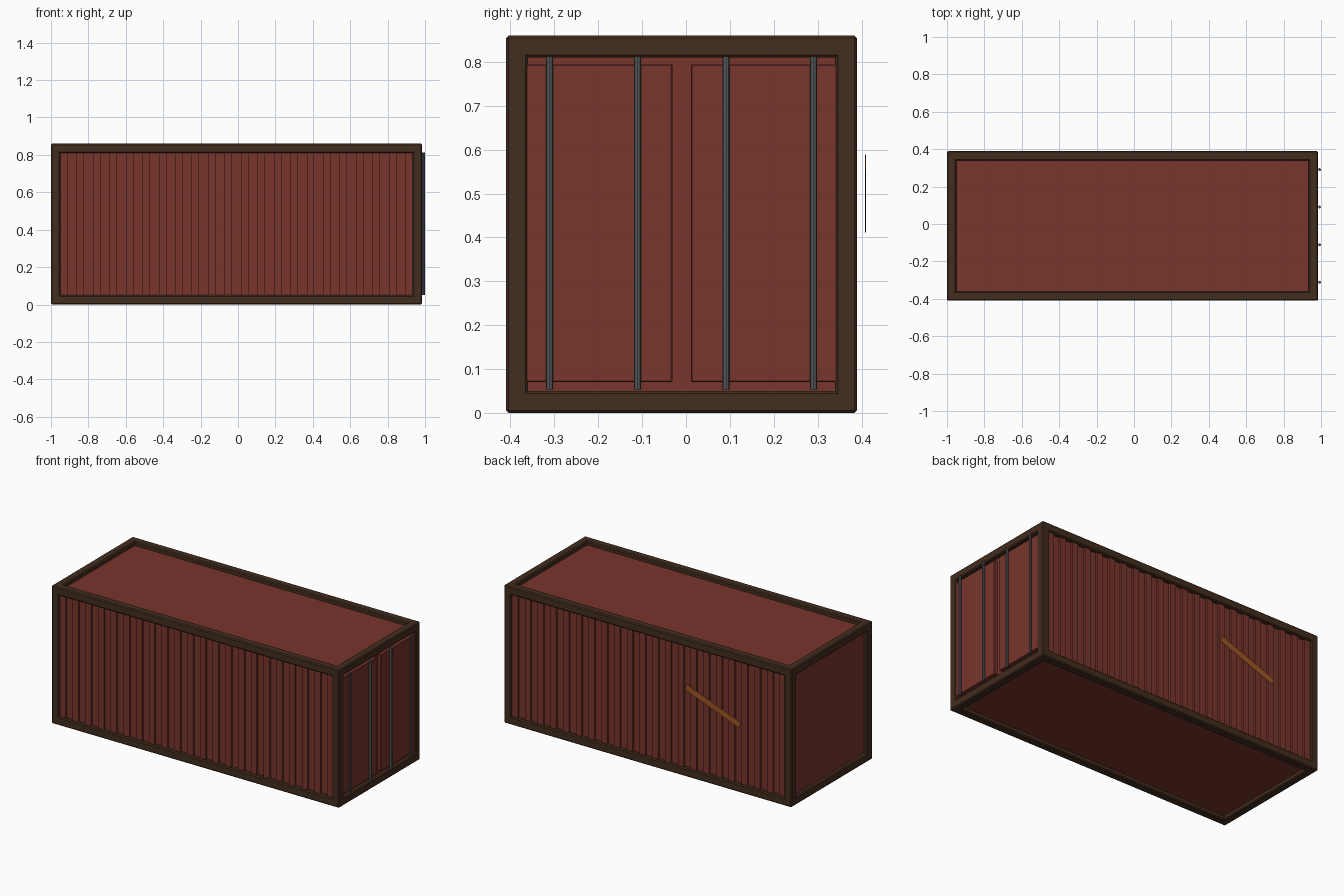
import bpy, math

if "Cube" in bpy.data.objects:
    bpy.data.objects.remove(bpy.data.objects["Cube"])

# Overall frame extents
X0, X1 = -1.0, 0.984
Y0, Y1 = -0.41, 0.39
Z0, Z1 = 0.0, 0.86
T = 0.05            # beam thickness
H = T / 2
CX, CY, CZ = (X0 + X1) / 2, (Y0 + Y1) / 2, (Z0 + Z1) / 2


def material(name, rgb):
    m = bpy.data.materials.new(name)
    m.diffuse_color = (*rgb, 1)
    m.use_nodes = True
    m.node_tree.nodes["Principled BSDF"].inputs["Base Color"].default_value = m.diffuse_color
    return m


RED = material("red_paint", (0.19, 0.035, 0.025))
BROWN = material("dark_frame", (0.055, 0.026, 0.013))
STEEL = material("steel", (0.10, 0.11, 0.12))
RUST = material("rust", (0.33, 0.09, 0.018))


def box(name, lo, hi, mat, bevel=0.0):
    bpy.ops.mesh.primitive_cube_add(size=1, location=[(a + b) / 2 for a, b in zip(lo, hi)])
    o = bpy.context.object
    o.name = name
    o.scale = [b - a for a, b in zip(lo, hi)]
    bpy.ops.object.transform_apply(location=False, rotation=False, scale=True)
    o.data.materials.append(mat)
    if bevel:
        b = o.modifiers.new("bevel", "BEVEL")
        b.width = bevel
        b.segments = 1
    return o


# Inner body, sitting on the beam centre lines
box("container_body", (X0 + H, Y0 + H, Z0 + H), (X1 - H, Y1 - H, Z1 - H), RED)

# Frame beams along all twelve edges
for y, s in ((Y0, "front"), (Y1 - T, "back")):
    for z, v in ((Z0, "bottom"), (Z1 - T, "top")):
        box(f"long_beam_{s}_{v}", (X0, y, z), (X1, y + T, z + T), BROWN, 0.006)
    for x, e in ((X0, "left"), (X1 - T, "right")):
        box(f"corner_post_{s}_{e}", (x, y, Z0), (x + T, y + T, Z1), BROWN, 0.006)
for x, e in ((X0, "left"), (X1 - T, "right")):
    for z, v in ((Z0, "bottom"), (Z1 - T, "top")):
        box(f"end_beam_{e}_{v}", (x, Y0, z), (x + T, Y1, z + T), BROWN, 0.006)

# Corrugation ribs on both long sides
N = 22
STEP = (X1 - X0 - T) / N
for y, s in ((Y0 + H, "front"), (Y1 - H, "back")):
    for i in range(N):
        x = X0 + H + (i + 0.5) * STEP
        box(f"side_rib_{s}_{i}", (x - 0.02, y - 0.013, Z0 + 0.04),
            (x + 0.02, y + 0.013, Z1 - 0.04), RED)

# Two door leaves on the right end, with two lock bars each
for d, s in ((-1, "left"), (1, "right")):
    a, b = sorted((CY + d * 0.021, CY + d * 0.358))
    box(f"door_{s}", (X1 - 0.035, a, 0.07), (X1 - 0.004, b, 0.795), RED, 0.003)
    for k, off in enumerate((0.101, 0.301)):
        bpy.ops.mesh.primitive_cylinder_add(vertices=8, radius=0.008, depth=0.76,
                                            location=(0.992, CY + d * off, 0.432))
        o = bpy.context.object
        o.name = f"lock_bar_{s}_{k}"
        o.data.materials.append(STEEL)

# Slanted rust streak just off the back side
streak = box("rust_streak", (-0.672, 0.408, 0.48), (-0.272, 0.41, 0.52), RUST)
streak.rotation_euler.y = -math.radians(20.5)
